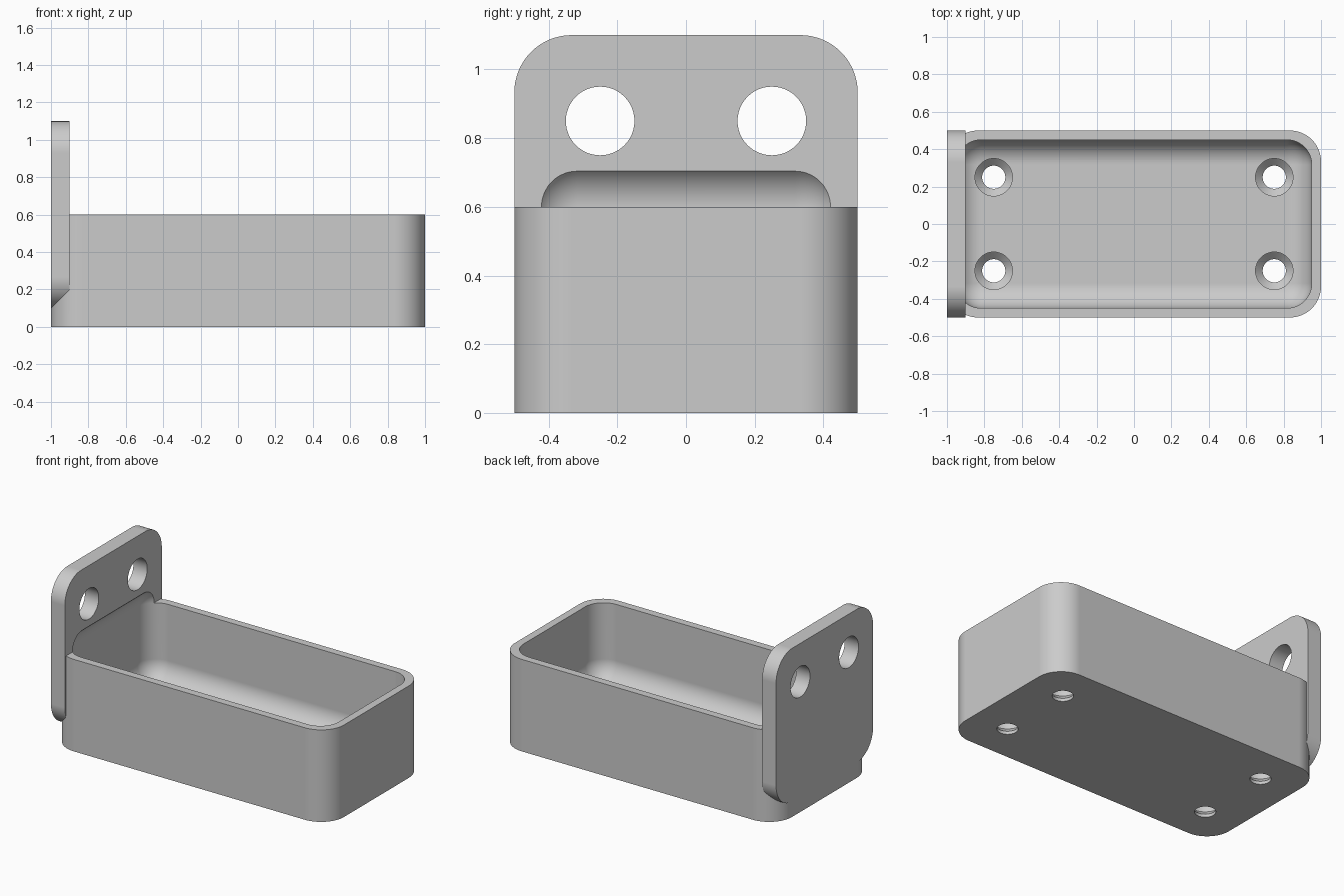
import bpy
import bmesh
import math
from mathutils import Matrix, Vector

default = bpy.data.objects.get("Cube")
if default:
    bpy.data.objects.remove(default, do_unlink=True)

OUTER_R = 0.167   # corner radius of tray and plate
INNER_R = 0.133   # radius of the hollow
WALL = 0.05
FLOOR = 0.1
RIM = 0.6         # height of the tray rim

grey = bpy.data.materials.new("plain grey")
grey.use_nodes = True
colour = (0.6, 0.6, 0.6, 1)
grey.diffuse_color = colour
grey.node_tree.nodes["Principled BSDF"].inputs["Base Color"].default_value = colour


def to_object(name, bm):
    bmesh.ops.recalc_face_normals(bm, faces=bm.faces)
    mesh = bpy.data.meshes.new(name)
    bm.to_mesh(mesh)
    bm.free()
    mesh.materials.append(grey)
    obj = bpy.data.objects.new(name, mesh)
    bpy.context.collection.objects.link(obj)
    return obj


def rounded_box(name, low, high, radius, axis=None):
    """Box with its edges along one axis rounded, or all of them."""
    low, high = Vector(low), Vector(high)
    bm = bmesh.new()
    bmesh.ops.create_cube(bm, size=1)
    bmesh.ops.scale(bm, vec=high - low, verts=bm.verts)
    bmesh.ops.translate(bm, vec=(low + high) / 2, verts=bm.verts)
    edges = [e for e in bm.edges if axis is None
             or abs((e.verts[0].co - e.verts[1].co).normalized()[axis]) > 0.9]
    bmesh.ops.bevel(bm, geom=edges, offset=radius, offset_type='OFFSET',
                    segments=16, profile=0.5, affect='EDGES')
    return to_object(name, bm)


def lathe(name, profile, matrix):
    """Closed solid turned from (radius, height) points."""
    bm = bmesh.new()
    verts = [bm.verts.new((r, 0, z)) for r, z in profile]
    edges = [bm.edges.new(pair) for pair in zip(verts, verts[1:])]
    bmesh.ops.spin(bm, geom=verts + edges, cent=(0, 0, 0), axis=(0, 0, 1),
                   angle=math.tau, steps=48)
    bmesh.ops.remove_doubles(bm, verts=bm.verts, dist=1e-5)
    bmesh.ops.transform(bm, matrix=matrix, verts=bm.verts)
    return to_object(name, bm)


def combine(target, other, operation):
    mod = target.modifiers.new(operation.lower(), 'BOOLEAN')
    mod.operation = operation
    mod.solver = 'EXACT'
    mod.object = other
    bpy.context.view_layer.objects.active = target
    bpy.ops.object.modifier_apply(modifier=mod.name)
    bpy.data.objects.remove(other, do_unlink=True)


# Tray body joined to the upright mounting plate
tray = rounded_box("wall_mount_tray", (-1, -0.5, 0), (1, 0.5, RIM), OUTER_R, axis=2)
plate = rounded_box("mounting_plate", (-1, -0.5, 0.1), (-0.9, 0.5, 1.1), OUTER_R, axis=0)
combine(tray, plate, 'UNION')

# Hollow with rounded floor, reaching slightly into the plate above the rim
hollow = rounded_box("hollow", (-1 + WALL, -0.5 + WALL, FLOOR),
                     (1 - WALL, 0.5 - WALL, RIM + INNER_R), INNER_R)
combine(tray, hollow, 'DIFFERENCE')

# Screw holes in the floor, each with a sunken conical seat
screw = [(0, -0.1), (0.062, -0.1), (0.062, 0.02), (0.1, 0.058), (0.1, 0.2), (0, 0.2)]
for x in (-0.75, 0.75):
    for y in (-0.25, 0.25):
        combine(tray, lathe("screw_hole", screw, Matrix.Translation((x, y, 0))),
                'DIFFERENCE')

# Straight holes through the plate
bore = [(0, -0.1), (0.1, -0.1), (0.1, 0.1), (0, 0.1)]
for y in (-0.25, 0.25):
    place = Matrix.Translation((-0.95, y, 0.85)) @ Matrix.Rotation(math.pi / 2, 4, 'Y')
    combine(tray, lathe("plate_hole", bore, place), 'DIFFERENCE')

# Smooth curves, crisp edges and even shading on the flats
bpy.ops.object.select_all(action='DESELECT')
tray.select_set(True)
bpy.context.view_layer.objects.active = tray
bpy.ops.object.shade_smooth_by_angle(angle=math.radians(25))
normals = tray.modifiers.new("even_normals", 'WEIGHTED_NORMAL')
normals.keep_sharp = True
